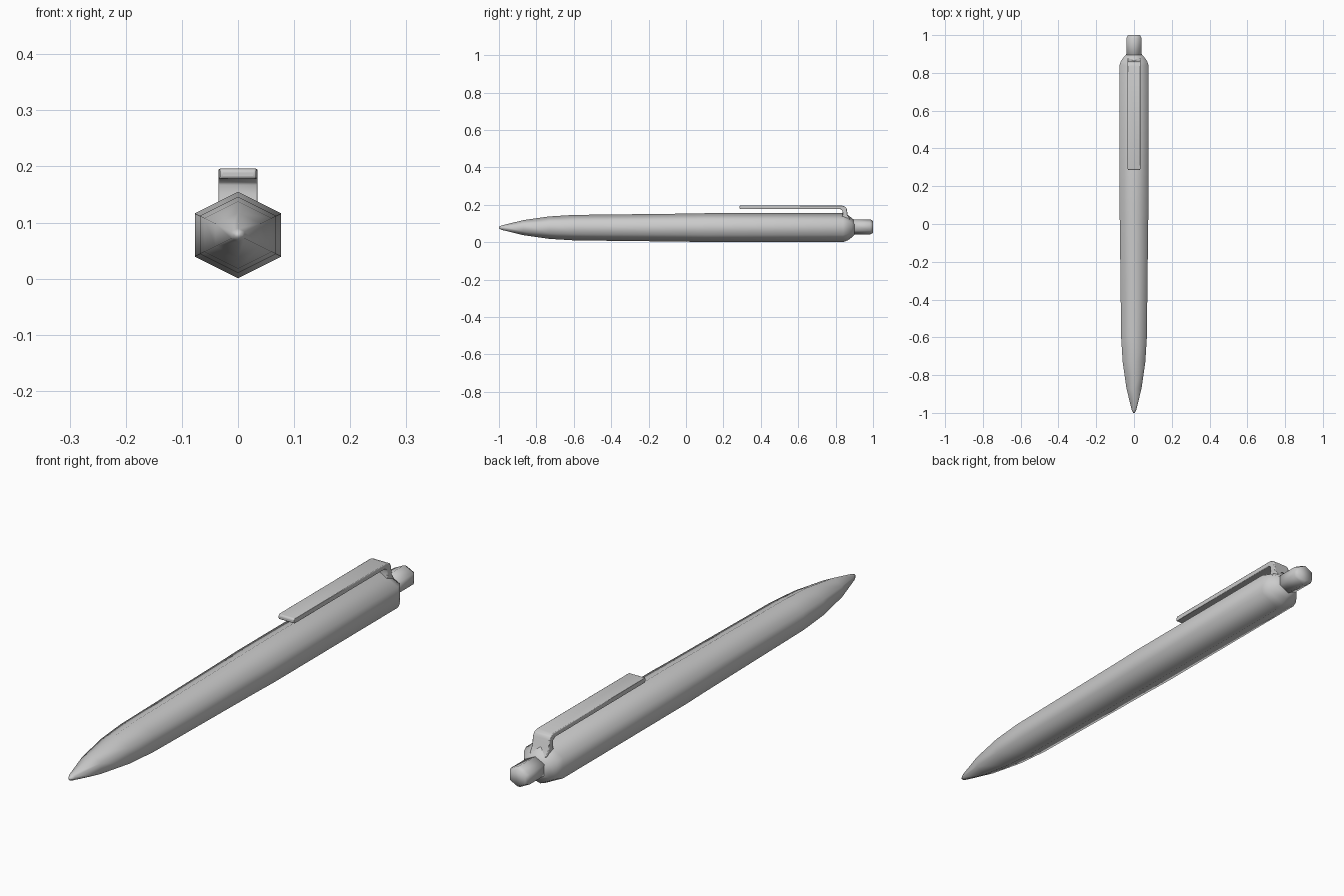
import bpy, bmesh, math

cube = bpy.data.objects.get("Cube")
if cube:
    bpy.data.objects.remove(cube, do_unlink=True)

# Single grey plastic
grey = bpy.data.materials.new("grey_plastic")
grey.use_nodes = True
colour = (0.6, 0.6, 0.6, 1)
grey.diffuse_color = colour
grey.node_tree.nodes["Principled BSDF"].inputs["Base Color"].default_value = colour


def finish(name, bm):
    bmesh.ops.recalc_face_normals(bm, faces=bm.faces)
    for face in bm.faces:
        face.smooth = True
    mesh = bpy.data.meshes.new(name)
    bm.to_mesh(mesh)
    bm.free()
    mesh.materials.append(grey)
    obj = bpy.data.objects.new(name, mesh)
    bpy.context.collection.objects.link(obj)
    return obj


def hex_loft(name, profile, z):
    """Six-sided tube along y through (y, radius) stations, corner upward."""
    bm = bmesh.new()
    rings = []
    for y, r in profile:
        ring = []
        for i in range(6):
            a = math.radians(60 * i)
            x = math.sin(a) / math.sin(math.radians(60))
            ring.append(bm.verts.new((r * x, y, z + r * math.cos(a))))
        rings.append(ring)
    for a, b in zip(rings, rings[1:]):
        for i in range(6):
            j = (i + 1) % 6
            bm.faces.new((a[i], a[j], b[j], b[i]))
    bm.faces.new(rings[0])
    bm.faces.new(rings[-1])
    return finish(name, bm)


# Barrel: pointed tip, long body, rounded shoulder
hex_loft("barrel", [(-1, 0.005), (-0.985, 0.012), (-0.87, 0.04), (-0.73, 0.06),
                    (-0.6, 0.068), (0.0, 0.075), (0.1, 0.077), (0.84, 0.077),
                    (0.865, 0.068), (0.885, 0.053), (0.9, 0.04)], 0.078)

# Push button
hex_loft("push_button", [(0.87, 0.04), (0.985, 0.04), (1, 0.032)], 0.082)

# Clip: bent strip, side profile in y and z extruded across x
bend = [(0.285, 0.18), (0.285, 0.192), (0.29, 0.196), (0.835, 0.196), (0.852, 0.19),
        (0.86, 0.178), (0.864, 0.145), (0.88, 0.12), (0.83, 0.12), (0.838, 0.15),
        (0.836, 0.17), (0.825, 0.178), (0.29, 0.178)]
half = 0.035
bm = bmesh.new()
left, right = [[bm.verts.new((s * half * (0.86 if y < 0.288 else 1), y, z))
                for y, z in bend] for s in (1, -1)]
bm.faces.new(left)
bm.faces.new(right)
for i in range(len(bend)):
    j = (i + 1) % len(bend)
    bm.faces.new((left[i], left[j], right[j], right[i]))
clip = finish("clip", bm)
bevel = clip.modifiers.new("soft_edges", "BEVEL")
bevel.width = 0.003
bevel.segments = 2

# Keep the clip's crisp edges
bpy.ops.object.select_all(action="DESELECT")
clip.select_set(True)
bpy.context.view_layer.objects.active = clip
bpy.ops.object.shade_smooth_by_angle(angle=math.radians(50))
